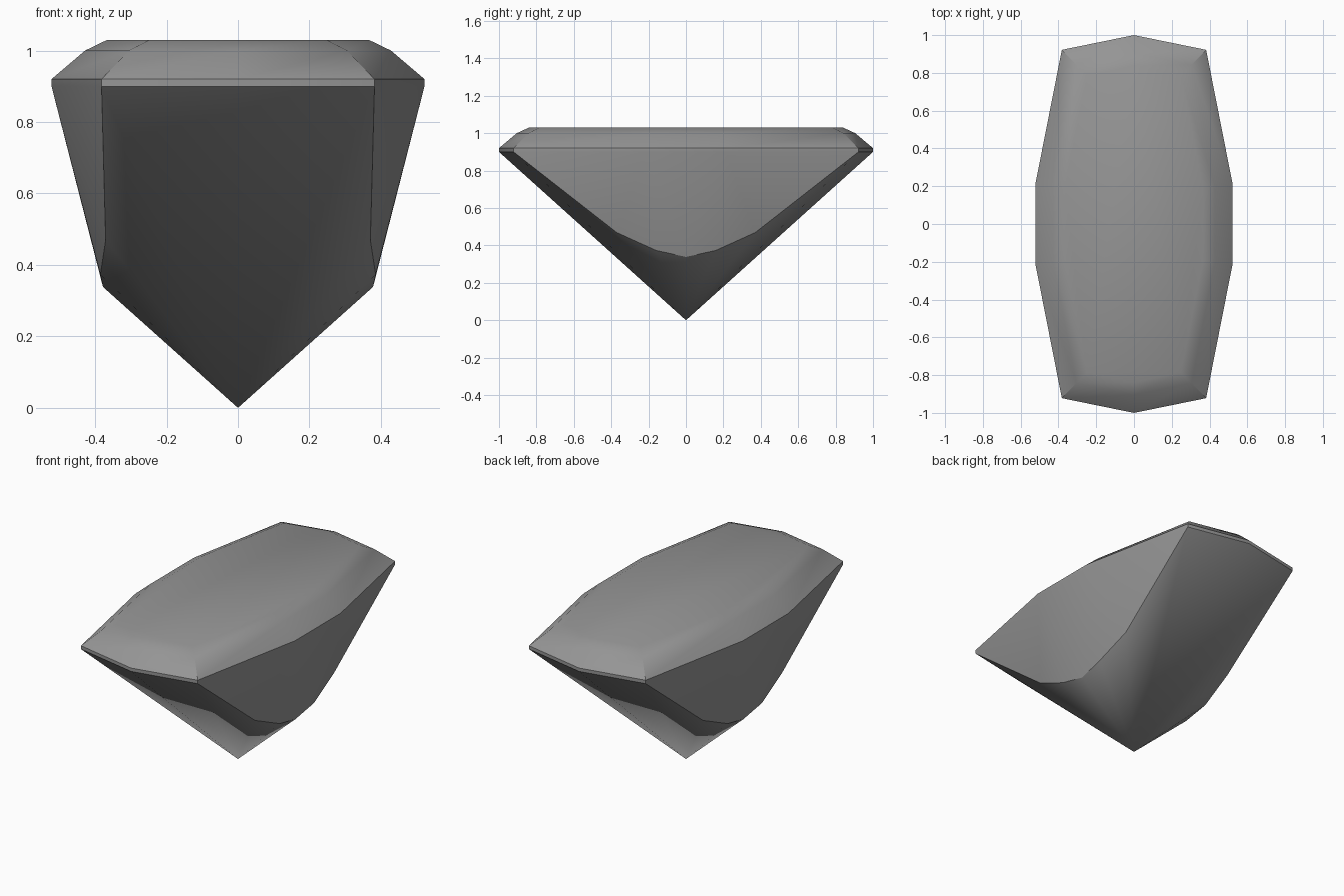
import bpy, bmesh, math

cube = bpy.data.objects.get("Cube")
if cube:
    bpy.data.objects.remove(cube, do_unlink=True)

# single grey stone colour
mat = bpy.data.materials.new("stone_grey")
mat.use_nodes = True
GREY = (0.3, 0.3, 0.3, 1)
mat.diffuse_color = GREY
mat.node_tree.nodes["Principled BSDF"].inputs["Base Color"].default_value = GREY

bm = bmesh.new()


def ring(tip, corner, side, z):
    """Ten-sided outline, mirrored from one quarter, counter-clockwise."""
    (cx, cy), (sx, sy) = corner, side
    pts = [(sx, -sy), (sx, sy), (cx, cy), (0, tip), (-cx, cy)]
    return [bm.verts.new((x, y, z)) for x, y in pts + [(-x, -y) for x, y in pts]]


# crown: girdle band, two rounded steps, flat table
girdle = ring(1, (.382, .922), (.522, .212), .90)
rings = [girdle,
         ring(1, (.382, .922), (.522, .212), .92),
         ring(.905, (.305, .842), (.428, .2), 1.0),
         ring(.84, (.248, .785), (.366, .19), 1.03)]
for low, high in zip(rings, rings[1:]):
    for i in range(10):
        j = (i + 1) % 10
        bm.faces.new((low[i], low[j], high[j], high[i]))
bm.faces.new(rings[-1])

# pavilion: a sixteen-sided cone from the culet, trimmed by the two flanks
culet = bm.verts.new((0, 0, 0))
reach = {0: .378, 1: .417, 2: .524}
for k in (0, 5):
    right, left, corner, tip = (girdle[(k + n) % 10] for n in range(4))
    near = girdle[(k - 1) % 10]
    turn = 1 if k == 0 else -1
    arc = []
    for s in range(-2, 3):
        a, t = s * math.pi / 8, reach[abs(s)]
        arc.append(bm.verts.new((turn * t * math.cos(a), turn * t * math.sin(a), t * .895)))
    # flank facets
    for c, e, step in ((near, right, (0, 1, 2)), (corner, left, (4, 3, 2))):
        bm.faces.new((c, arc[step[0]], e))
        for a, b in zip(step, step[1:]):
            bm.faces.new((e, arc[a], arc[b]))
    bm.faces.new((right, left, arc[2]))
    # cone facets below the flank and toward the end
    fan = [near] + arc + [corner, tip]
    for a, b in zip(fan, fan[1:]):
        bm.faces.new((culet, b, a))
    # remaining half of the end beyond the tip
    bm.faces.new((culet, girdle[(k + 4) % 10], tip))

bmesh.ops.recalc_face_normals(bm, faces=bm.faces)
mesh = bpy.data.meshes.new("cut_gemstone")
bm.to_mesh(mesh)
bm.free()
mesh.materials.append(mat)
gem = bpy.data.objects.new("cut_gemstone", mesh)
bpy.context.collection.objects.link(gem)

# smooth facets with hard ridges
bpy.ops.object.select_all(action='DESELECT')
gem.select_set(True)
bpy.context.view_layer.objects.active = gem
bpy.ops.object.shade_smooth_by_angle(angle=math.radians(30))
